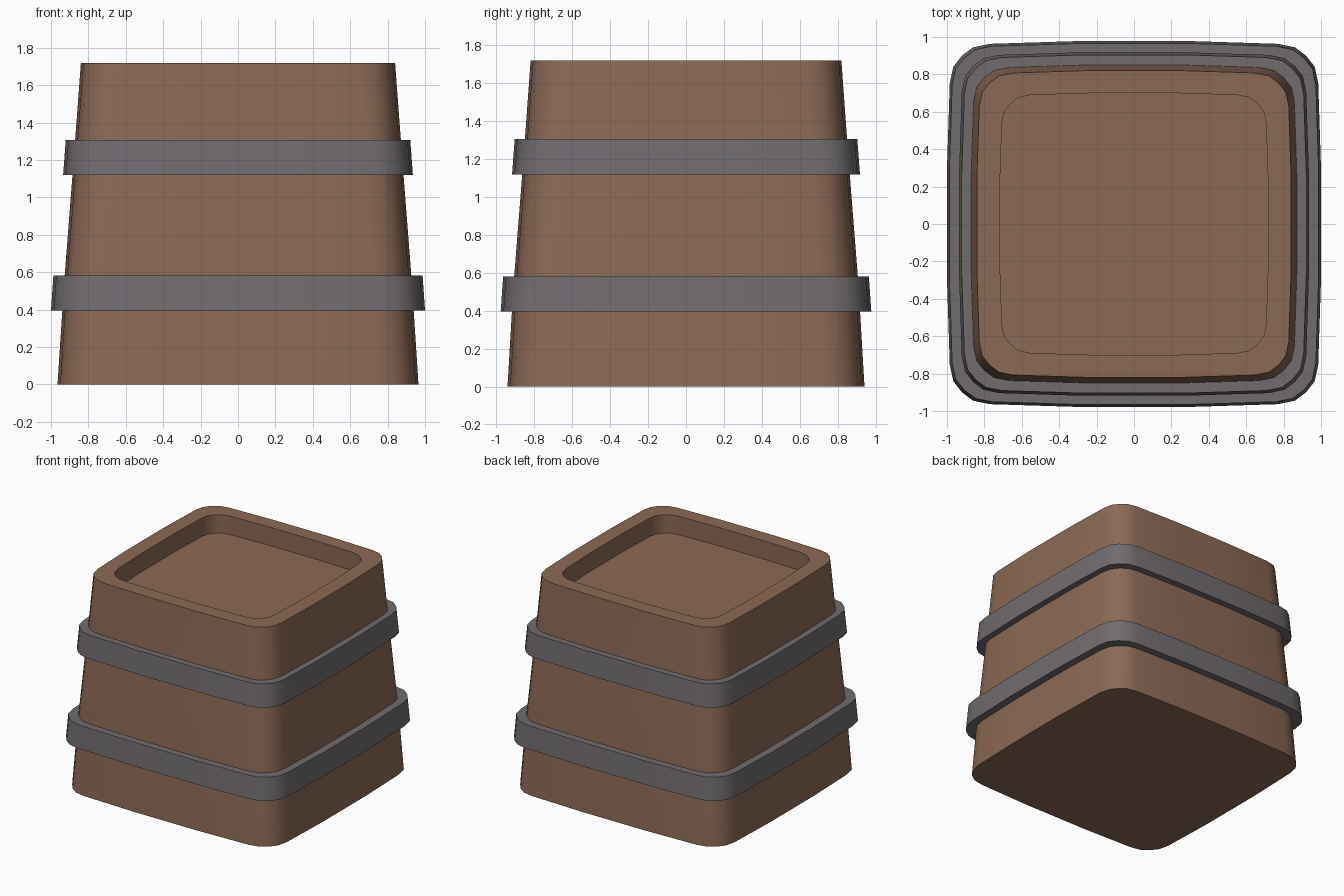
import bpy, bmesh, math

if "Cube" in bpy.data.objects:
    bpy.data.objects.remove(bpy.data.objects["Cube"])

# Quarter outline of the gently bulged rounded square (unit half width)
QUARTER = [(1, 0.3), (0.985, 0.77), (0.966, 0.86), (0.92, 0.92),
           (0.86, 0.966), (0.77, 0.985), (0.3, 1)]
OUTLINE = (QUARTER
           + [(-x, y) for x, y in reversed(QUARTER)]
           + [(-x, -y) for x, y in QUARTER]
           + [(x, -y) for x, y in reversed(QUARTER)])


def material(name, rgb):
    mat = bpy.data.materials.new(name)
    mat.diffuse_color = (*rgb, 1)
    mat.use_nodes = True
    mat.node_tree.nodes["Principled BSDF"].inputs["Base Color"].default_value = mat.diffuse_color
    return mat


def loft(name, rings, mat, closed=False):
    """Skin rings of (half x, half y, z); cap the ends or join them in a loop."""
    bm = bmesh.new()
    loops = [[bm.verts.new((x * hx, y * hy, z)) for x, y in OUTLINE]
             for hx, hy, z in rings]
    n = len(OUTLINE)
    pairs = list(zip(loops, loops[1:]))
    if closed:
        pairs.append((loops[-1], loops[0]))
    else:
        bm.faces.new(loops[0][::-1])
        bm.faces.new(loops[-1])
    for a, b in pairs:
        for i in range(n):
            j = (i + 1) % n
            bm.faces.new((a[i], a[j], b[j], b[i]))
    bmesh.ops.recalc_face_normals(bm, faces=bm.faces)
    mesh = bpy.data.meshes.new(name)
    bm.to_mesh(mesh)
    bm.free()
    mesh.materials.append(mat)
    obj = bpy.data.objects.new(name, mesh)
    bpy.context.collection.objects.link(obj)
    bpy.ops.object.select_all(action='DESELECT')
    obj.select_set(True)
    bpy.context.view_layer.objects.active = obj
    bpy.ops.object.shade_smooth_by_angle(angle=math.radians(35))
    return obj


wood = material("brown wood", (0.262, 0.142, 0.091))
metal = material("grey metal", (0.165, 0.149, 0.159))

# Tapered body with a shallow recess in its top
loft("barrel_body", [(0.965, 0.942, 0), (0.93, 0.91, 0.54), (0.878, 0.857, 1.21),
                     (0.84, 0.82, 1.72), (0.717, 0.70, 1.72), (0.717, 0.70, 1.57)], wood)

# Two bands, following the taper and reaching slightly into the body
for name, low, high, z in (("lower_band", (1.0, 0.978), (0.987, 0.965), 0.395),
                           ("upper_band", (0.935, 0.918), (0.921, 0.904), 1.12)):
    loft(name, [(*low, z), (*high, z + 0.187),
                (high[0] - 0.07, high[1] - 0.07, z + 0.187),
                (low[0] - 0.07, low[1] - 0.07, z)], metal, closed=True)
